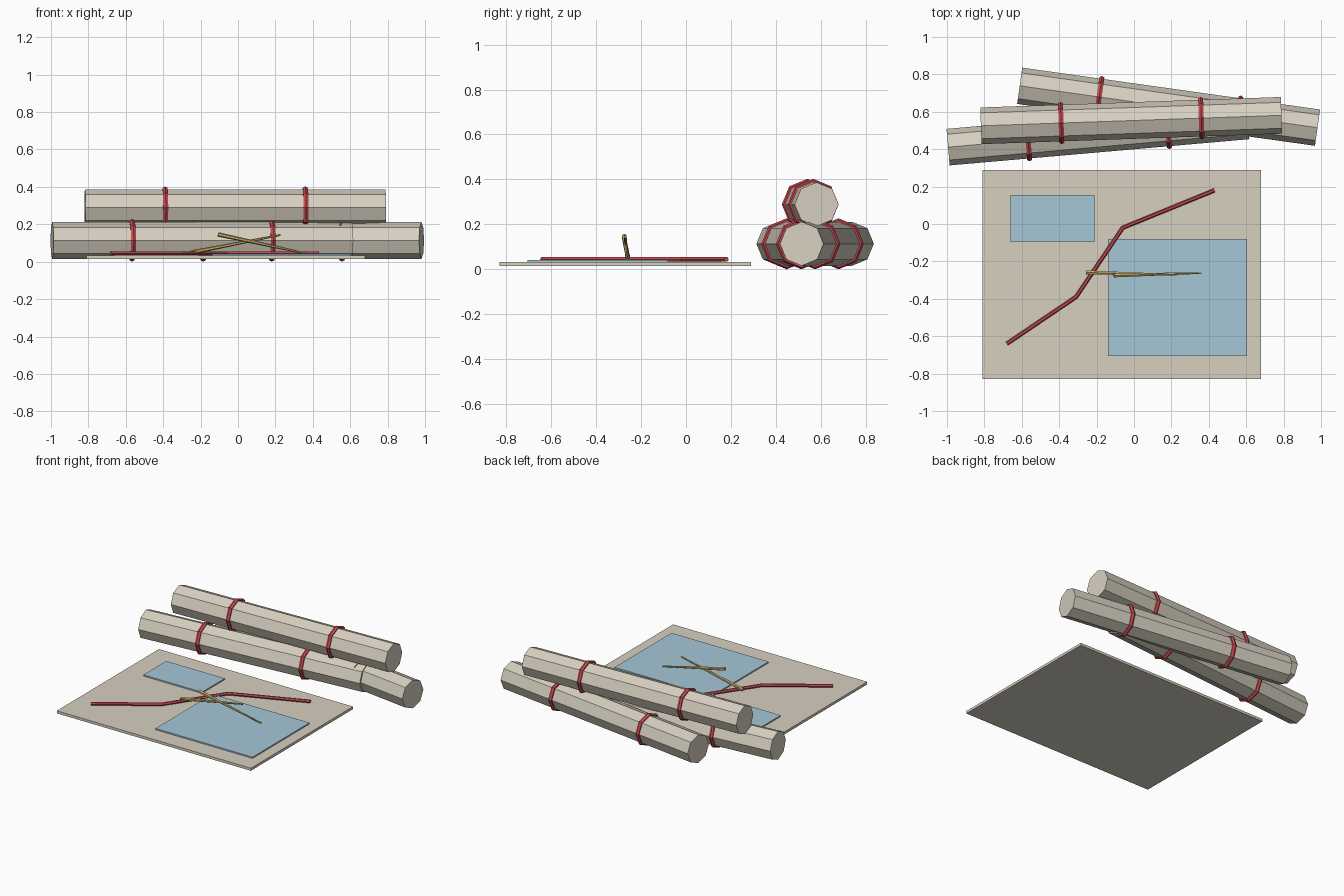
import bpy
from math import radians, cos, sin
from mathutils import Vector, Matrix

if "Cube" in bpy.data.objects:
    bpy.data.objects.remove(bpy.data.objects["Cube"], do_unlink=True)


def material(name, rgb):
    mat = bpy.data.materials.new(name)
    mat.use_nodes = True
    mat.diffuse_color = (*rgb, 1)
    mat.node_tree.nodes["Principled BSDF"].inputs["Base Color"].default_value = (*rgb, 1)
    return mat


paper = material("paper", (0.68, 0.63, 0.53))
blue = material("pale_blue", (0.38, 0.57, 0.68))
red = material("red", (0.58, 0.07, 0.08))
gold = material("gold", (0.56, 0.42, 0.15))


def finish(name, mat):
    obj = bpy.context.object
    obj.name = name
    obj.data.materials.append(mat)
    return obj


def slab(name, x0, x1, y0, y1, z0, z1, mat):
    bpy.ops.mesh.primitive_cube_add(size=1, location=((x0 + x1) / 2, (y0 + y1) / 2, (z0 + z1) / 2))
    obj = finish(name, mat)
    obj.scale = (x1 - x0, y1 - y0, z1 - z0)


def roll(name, x, y, z, degrees):
    """Octagonal paper roll lying along x, turned about z, tied with two bands."""
    turn = Matrix.Rotation(radians(degrees), 4, "Z") @ Matrix.Rotation(radians(90), 4, "Y")
    centre = Vector((x, y, z))
    bpy.ops.mesh.primitive_cylinder_add(vertices=8, radius=0.098, depth=1.608)
    finish(name, paper).matrix_world = Matrix.Translation(centre) @ turn
    axis = Vector((cos(radians(degrees)), sin(radians(degrees)), 0))
    for side, offset in (("right", -0.375), ("left", 0.375)):
        bpy.ops.mesh.primitive_torus_add(major_segments=8, minor_segments=6,
                                         major_radius=0.098, minor_radius=0.0155)
        band = finish(f"{name}_{side}_band", red)
        band.matrix_world = Matrix.Translation(centre + axis * offset) @ turn


def stick(name, thick_end, thin_end):
    a, b = Vector(thick_end), Vector(thin_end)
    bpy.ops.mesh.primitive_cone_add(vertices=6, radius1=0.012, radius2=0.005, depth=(b - a).length)
    turn = (b - a).to_track_quat("Z", "Y").to_matrix().to_4x4()
    finish(name, gold).matrix_world = Matrix.Translation((a + b) / 2) @ turn


# Flat sheet with two tinted areas
slab("sheet", -0.81, 0.68, -0.83, 0.29, 0.015, 0.033, paper)
slab("small_area", -0.66, -0.21, -0.095, 0.155, 0.033, 0.042, blue)
slab("large_area", -0.14, 0.605, -0.705, -0.08, 0.033, 0.042, blue)

# Bent route line across the sheet
curve = bpy.data.curves.new("route_line", "CURVE")
curve.dimensions = "3D"
curve.bevel_depth = 0.011
curve.bevel_resolution = 1
curve.use_fill_caps = True
route = [(-0.68, -0.64), (-0.31, -0.39), (-0.06, -0.02), (0.43, 0.18)]
spline = curve.splines.new("POLY")
spline.use_smooth = False
spline.points.add(len(route) - 1)
for point, (x, y) in zip(spline.points, route):
    point.co = (x, y, 0.044, 1)
curve.materials.append(red)
bpy.context.collection.objects.link(bpy.data.objects.new("route_line", curve))

# Crossed tapering legs of the dividers
stick("divider_leg_falling", (-0.107, -0.275, 0.146), (0.36, -0.262, 0.045))
stick("divider_leg_rising", (-0.255, -0.259, 0.048), (0.227, -0.272, 0.143))

# Stack of three rolls
roll("front_roll", -0.193, 0.481, 0.1135, 5)
roll("back_roll", 0.185, 0.627, 0.1135, -8)
roll("top_roll", -0.015, 0.553, 0.289, 2)
